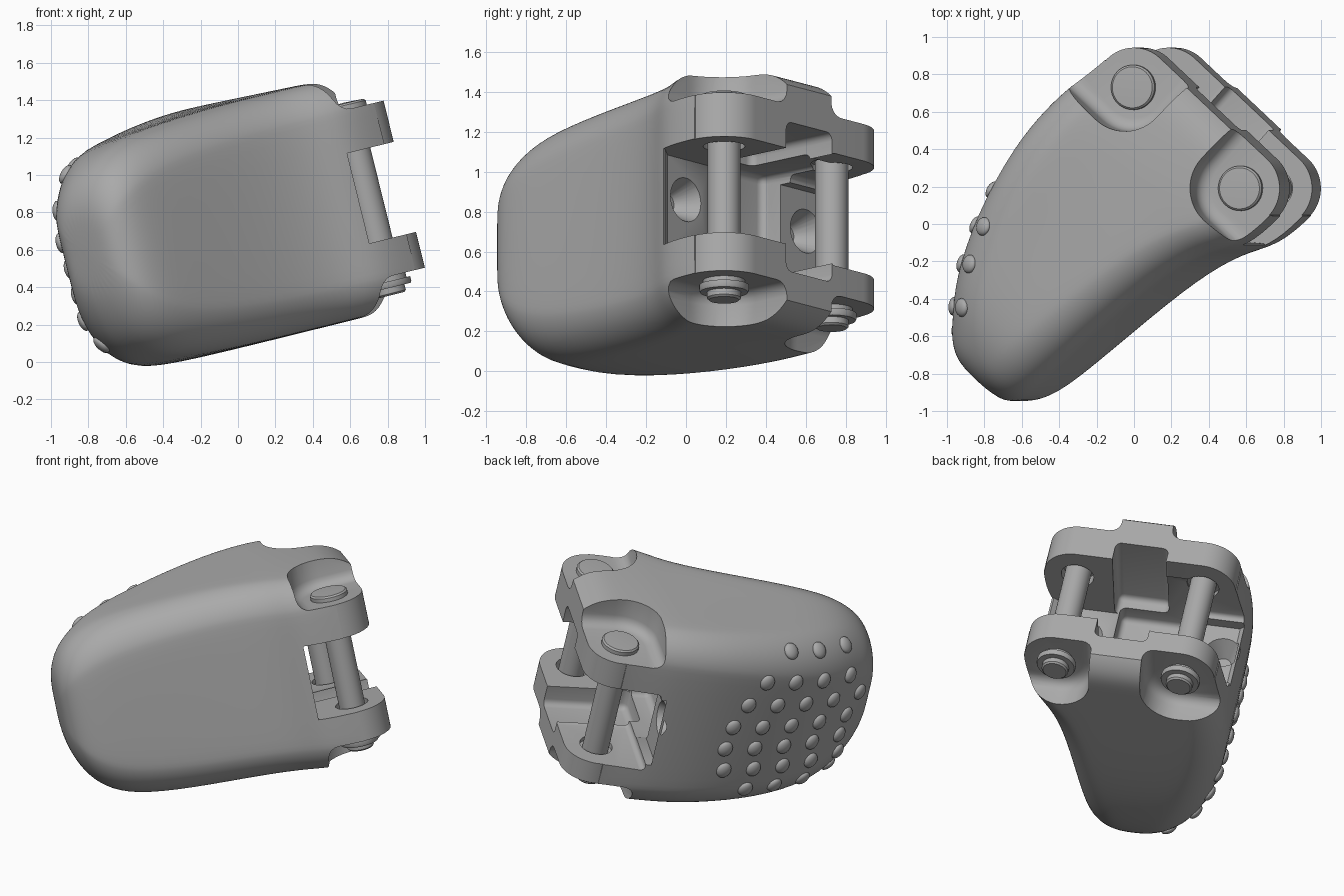
import bpy, bmesh
from math import sin, cos, pi, radians
from mathutils import Matrix, Vector
from mathutils.bvhtree import BVHTree

if "Cube" in bpy.data.objects:
    bpy.data.objects.remove(bpy.data.objects["Cube"])

# Everything is built along a local axis, then turned into its tilted pose
POSE = Matrix.Rotation(radians(-13.9), 4, 'Y') @ Matrix.Rotation(radians(47.55), 4, 'Z')
PIN_P, PIN_T = 0.734, (0.28, -0.52)
LUG_R = 0.212

grey = bpy.data.materials.new("grey plastic")
grey.use_nodes = True
COLOUR = (0.4, 0.4, 0.4, 1)
grey.diffuse_color = COLOUR
grey.node_tree.nodes["Principled BSDF"].inputs["Base Color"].default_value = COLOUR


def make(name, bm):
    bmesh.ops.recalc_face_normals(bm, faces=bm.faces)
    mesh = bpy.data.meshes.new(name)
    bm.to_mesh(mesh)
    bm.free()
    mesh.materials.append(grey)
    ob = bpy.data.objects.new(name, mesh)
    bpy.context.collection.objects.link(ob)
    return ob


def activate(ob):
    bpy.ops.object.select_all(action='DESELECT')
    ob.select_set(True)
    bpy.context.view_layer.objects.active = ob


def modify(ob, kind, **settings):
    mod = ob.modifiers.new(kind, kind)
    for key, value in settings.items():
        setattr(mod, key, value)
    activate(ob)
    bpy.ops.object.modifier_apply(modifier=mod.name)


def prism(name, points, low, high, bevel=0):
    bm = bmesh.new()
    face = bm.faces.new([bm.verts.new((p, t, low)) for p, t in points])
    ext = bmesh.ops.extrude_face_region(bm, geom=[face])
    for v in ext["geom"]:
        if isinstance(v, bmesh.types.BMVert):
            v.co.z = high
    ob = make(name, bm)
    if bevel:
        modify(ob, 'BEVEL', width=bevel, segments=4, limit_method='ANGLE', angle_limit=radians(50))
    return ob


def box(name, p0, p1, t0, t1, low, high, bevel=0):
    return prism(name, [(p0, t0), (p1, t0), (p1, t1), (p0, t1)], low, high, bevel)


def arc(cp, ct, r, a0, a1, n=24):
    angles = [radians(a0 + (a1 - a0) * i / n) for i in range(n + 1)]
    return [(cp + r * cos(a), ct + r * sin(a)) for a in angles]


def carve(ob, cutter, operation='DIFFERENCE'):
    modify(ob, 'BOOLEAN', object=cutter, operation=operation, solver='EXACT')
    bpy.data.objects.remove(cutter)


def finish(ob, angle=35):
    activate(ob)
    bpy.ops.object.shade_smooth_by_angle(angle=radians(angle))
    ob.matrix_world = POSE


# Rounded body lofted from tip to hinge:
# p, side limits, height limits, corner radius, height change at the outer top edge
stations = [
    (-1.05, -.20, .03, .60, .92, .10, 0),
    (-1.03, -.28, .09, .47, 1.05, .17, -.02),
    (-.97, -.345, .16, .32, 1.17, .23, -.04),
    (-.87, -.385, .23, .20, 1.26, .27, -.06),
    (-.70, -.41, .345, .11, 1.33, .28, -.06),
    (-.36, -.45, .48, .075, 1.355, .26, -.04),
    (.07, -.515, .563, .07, 1.36, .24, .01),
    (.34, -.605, .56, .07, 1.35, .23, .04),
    (.49, -.715, .545, .07, 1.35, .23, .04),
    (.70, -.74, .50, .07, 1.35, .19, .02),
    (.82, -.74, .49, .07, 1.35, .14, 0),
    (.93, -.74, .49, .13, 1.30, .12, 0),
    (1.05, -.74, .49, .27, 1.16, .12, 0),
]
bm = bmesh.new()
rings = []
for p, t0, t1, w0, w1, r, tilt in stations:
    ring = []
    corners = [(t1 - r, w1 - r), (t0 + r, w1 - r), (t0 + r, w0 + r), (t1 - r, w0 + r)]
    for k, (ct, cw) in enumerate(corners):
        for t, w in arc(ct, cw, r, 90 * k, 90 * k + 90, 6):
            lift = tilt * (t - t0) / (t1 - t0) * (w - w0) / (w1 - w0)
            ring.append(bm.verts.new((p, t, w + lift)))
    rings.append(ring)
for a, b in zip(rings, rings[1:]):
    for i in range(len(a)):
        j = (i + 1) % len(a)
        bm.faces.new((a[i], a[j], b[j], b[i]))
bm.faces.new(rings[0])
bm.faces.new(rings[-1])
body = make("finger_body", bm)
modify(body, 'SUBSURF', levels=2)
skin = BVHTree.FromPolygons([v.co.copy() for v in body.data.vertices],
                            [tuple(f.vertices) for f in body.data.polygons])

# Rounded hinge lugs at the end
outline = [(-1.5, -.95), (.71, -.95)]
outline += arc(PIN_P, PIN_T[1], LUG_R, -90, 0) + arc(PIN_P, PIN_T[0], LUG_R, 0, 90)
outline += [(.71, .95), (-1.5, .95)]
carve(body, prism("lug_outline", outline, -1, 2), 'INTERSECT')

# Open hinge gap, taller on one side, and the central channel running through it
gap = [(.49, -1.3), (.48, -.68), (.405, -.58), (.405, .52), (.47, .58), (.49, 1.3), (1.6, 1.3), (1.6, -1.3)]
carve(body, prism("hinge_gap", gap, .447, .943))
carve(body, box("tall_gap", .47, 1.6, .04, 1.3, .40, .98, .03))
carve(body, box("rear_pocket", .28, .8, -.26, .26, .44, 1.0, .04))
carve(body, box("channel", .40, 1.6, -.29, .05, .31, 1.08, .04))

# Pin seats open to the outside, clearance rings and screw dimples
SEAT_R = .235
for t, out in zip(PIN_T, (1, -1)):
    seat = arc(PIN_P, t, SEAT_R, -90 * out, -180 * out, 12)
    seat += [(PIN_P - SEAT_R, 1.3 * out), (1.6, 1.3 * out), (1.6, t - SEAT_R * out)]
    carve(body, prism("top_seat", seat, 1.17, 1.9, .07))
    carve(body, prism("bottom_seat", seat, -.6, .25, .07))
    carve(body, prism("pin_clearance", arc(PIN_P, t, .105, 0, 345, 23), .37, 1.01))
    bm = bmesh.new()
    bmesh.ops.create_cone(bm, cap_ends=True, segments=32, radius1=.05, radius2=.12, depth=.14,
                          matrix=Matrix.Translation((.35, .445 * out, .737)) @ Matrix.Rotation(pi / 2, 4, 'Y'))
    carve(body, make("screw_dimple", bm))
finish(body)

# Hinge pins: shaft, top head, lower washer and lower end
for side, t in zip(("right", "left"), PIN_T):
    bm = bmesh.new()
    profile = [(0, .15), (.075, .15), (.085, .16), (.085, .19), (.12, .19), (.125, .2), (.125, .225),
               (.105, .225), (.105, .26), (.083, .26), (.083, 1.16), (.12, 1.16), (.12, 1.195),
               (.11, 1.205), (0, 1.21)]
    verts = [bm.verts.new((r, 0, w)) for r, w in profile]
    edges = [bm.edges.new(pair) for pair in zip(verts, verts[1:])]
    bmesh.ops.spin(bm, geom=verts + edges, axis=(0, 0, 1), cent=(0, 0, 0), angle=2 * pi, steps=40)
    bmesh.ops.remove_doubles(bm, verts=bm.verts, dist=.0005)
    bmesh.ops.translate(bm, verts=bm.verts, vec=(PIN_P, t, 0))
    finish(make(side + "_hinge_pin", bm))

# Rows of grip nubs on the outer side; the upper rows dip toward the tip
bm = bmesh.new()
for row, start in enumerate((-.235, -.05, -.025, -.045, -.115, -.21, -.36)):
    for col in range(6):
        p = start - .205 * col
        w = .265 + .165 * row - .005 * row * col
        hit, normal, _, _ = skin.ray_cast(Vector((p, 2, w)), Vector((0, -1, 0)))
        if hit is None or p < -1.0:
            continue
        if normal.y < 0:
            normal = -normal
        turn = normal.to_track_quat('Z', 'Y').to_matrix().to_4x4()
        bmesh.ops.create_uvsphere(bm, u_segments=20, v_segments=12, radius=1,
                                  matrix=Matrix.Translation(hit) @ turn @ Matrix.Diagonal((.05, .055, .028, 1)))
finish(make("grip_nubs", bm), 60)
